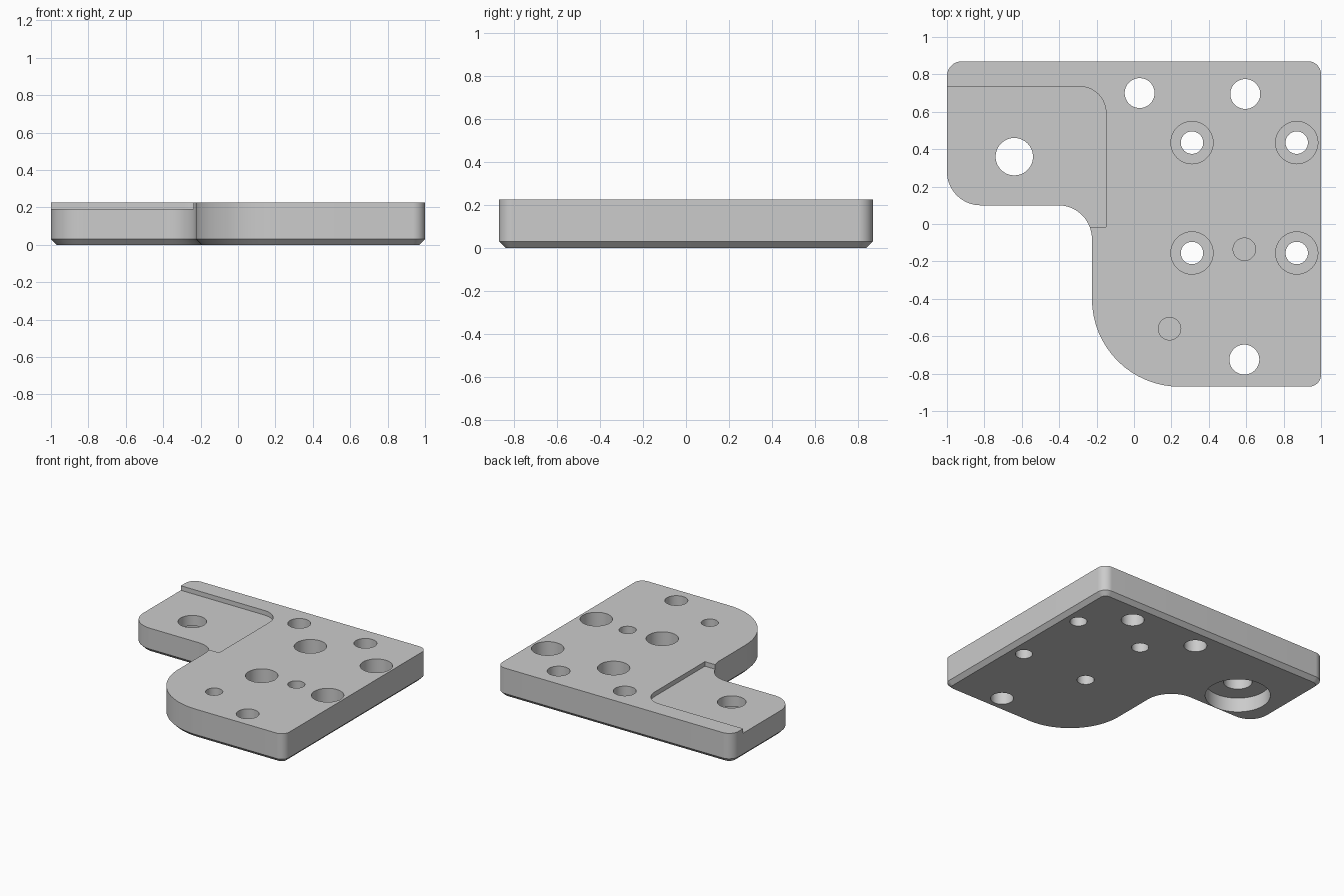
import bpy
import bmesh
from math import cos, sin, pi, radians
from mathutils import Vector

cube = bpy.data.objects.get("Cube")
if cube:
    bpy.data.objects.remove(cube, do_unlink=True)

HEIGHT = 0.225
CHAMFER = 0.03
POCKET_Z = 0.19

grey = bpy.data.materials.new("machined grey")
grey.use_nodes = True
grey.diffuse_color = (0.6, 0.6, 0.6, 1)
grey.node_tree.nodes["Principled BSDF"].inputs["Base Color"].default_value = grey.diffuse_color


def outline(corners, inset=0.0, steps=16):
    """Rounded right-angled outline, counter-clockwise, from (x, y, radius) corners."""
    points = []
    for i, (x, y, r) in enumerate(corners):
        p = Vector((x, y))
        d1 = (p - Vector(corners[i - 1][:2])).normalized()
        d2 = (Vector(corners[(i + 1) % len(corners)][:2]) - p).normalized()
        p += (d1.orthogonal() + d2.orthogonal()) * inset
        if r == 0:
            points.append(p)
            continue
        r += -inset if d1.cross(d2) > 0 else inset
        centre = p + (d2 - d1) * r
        for k in range(steps + 1):
            t = pi / 2 * k / steps
            points.append(centre - d2 * r * cos(t) + d1 * r * sin(t))
    return points


def loft(name, sections):
    """Closed solid through a stack of (outline, z) sections."""
    bm = bmesh.new()
    rings = [[bm.verts.new((p.x, p.y, z)) for p in pts] for pts, z in sections]
    for low, high in zip(rings, rings[1:]):
        n = len(low)
        for i in range(n):
            j = (i + 1) % n
            bm.faces.new((low[i], low[j], high[j], high[i]))
    bm.faces.new(rings[0][::-1])
    bm.faces.new(rings[-1])
    bmesh.ops.recalc_face_normals(bm, faces=bm.faces)
    mesh = bpy.data.meshes.new(name)
    bm.to_mesh(mesh)
    bm.free()
    mesh.materials.append(grey)
    obj = bpy.data.objects.new(name, mesh)
    bpy.context.collection.objects.link(obj)
    return obj


def circle(x, y, r, n=48):
    return [Vector((x + r * cos(2 * pi * i / n), y + r * sin(2 * pi * i / n))) for i in range(n)]


def cut(target, cutter):
    """Subtract the cutter and remove it."""
    mod = target.modifiers.new("cut", 'BOOLEAN')
    mod.operation = 'DIFFERENCE'
    mod.solver = 'EXACT'
    mod.object = cutter
    bpy.context.view_layer.objects.active = target
    bpy.ops.object.modifier_apply(modifier=mod.name)
    bpy.data.objects.remove(cutter, do_unlink=True)


def drill(x, y, r, bottom=-0.1, top=0.4):
    cut(plate, loft("drill_cutter", [(circle(x, y, r), bottom), (circle(x, y, r), top)]))


# Plate with a chamfered lower edge
corners = [(-0.225, -0.87, 0.47), (1, -0.87, 0.065), (1, 0.87, 0.07),
           (-1, 0.87, 0.08), (-1, 0.1, 0.18), (-0.225, 0.1, 0.18)]
plate = loft("mounting_plate", [(outline(corners, CHAMFER), 0),
                                (outline(corners), CHAMFER),
                                (outline(corners), HEIGHT)])

# Shallow pocket over the side tab
pocket = outline([(-1.2, -0.015, 0), (-0.15, -0.015, 0), (-0.15, 0.735, 0.14), (-1.2, 0.735, 0)])
cut(plate, loft("pocket_cutter", [(pocket, POCKET_Z), (pocket, 0.4)]))

# Plain through holes
for x, y in ((0.03, 0.7), (0.595, 0.695), (0.59, -0.725)):
    drill(x, y, 0.08)

# Counterbored screw holes
for x in (0.31, 0.87):
    for y in (0.435, -0.155):
        drill(x, y, 0.06)
        drill(x, y, 0.113, bottom=0.09)

# Blind dowel holes
for x, y in ((0.59, -0.135), (0.19, -0.56)):
    drill(x, y, 0.06, bottom=0.08)

# Tab hole with a wide recess underneath
drill(-0.64, 0.36, 0.1)
drill(-0.64, 0.36, 0.227, top=0.11)

# Smooth round walls, sharp edges
bpy.ops.object.select_all(action='DESELECT')
plate.select_set(True)
bpy.context.view_layer.objects.active = plate
bpy.ops.object.shade_smooth_by_angle(angle=radians(30))
